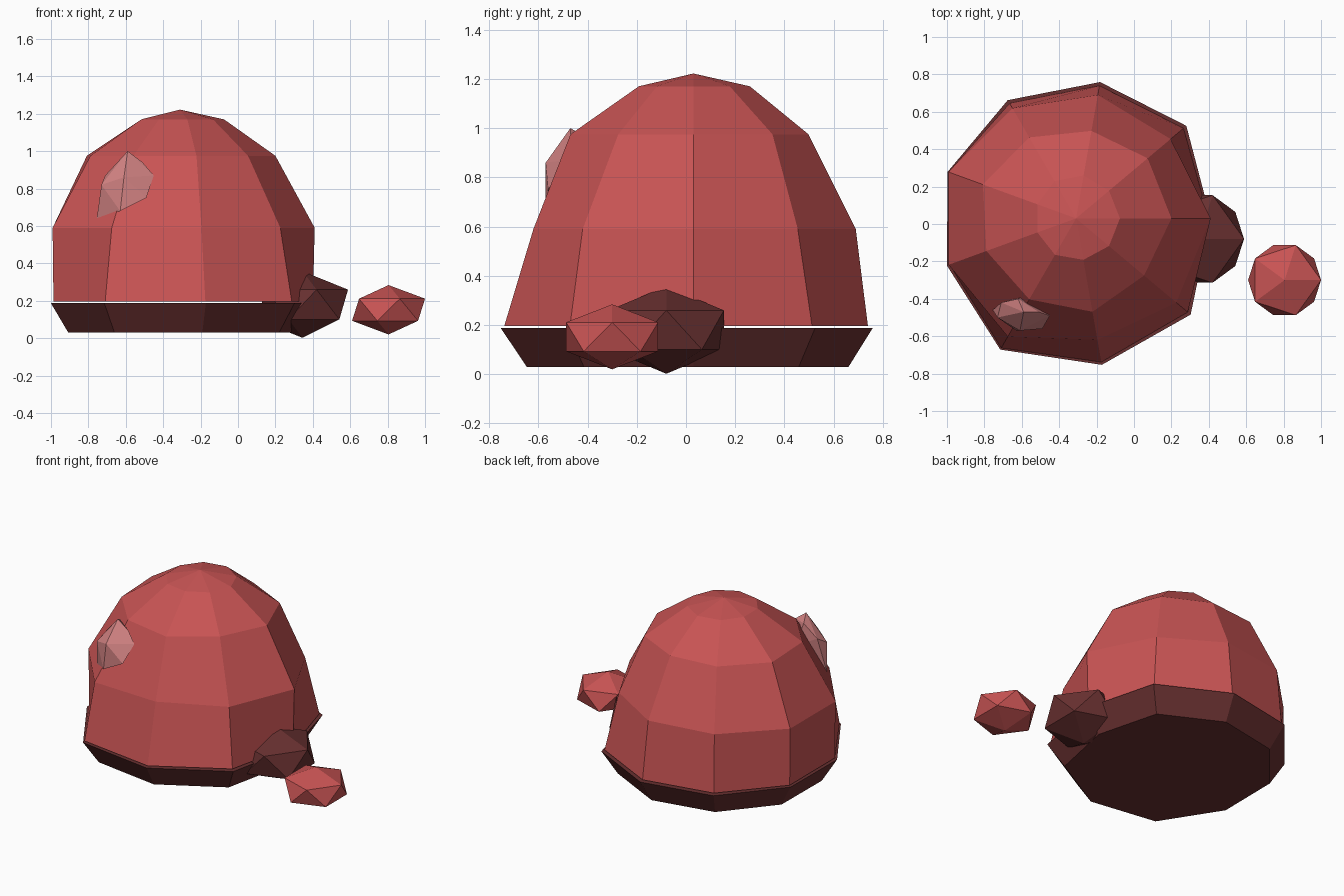
import bpy, bmesh
from math import sin, cos, radians
from mathutils import Matrix, Vector

cube = bpy.data.objects.get("Cube")
if cube:
    bpy.data.objects.remove(cube, do_unlink=True)

CENTER = (-0.31, 0.03)


def material(name, rgb):
    mat = bpy.data.materials.new(name)
    mat.use_nodes = True
    color = (*rgb, 1)
    mat.diffuse_color = color
    bsdf = mat.node_tree.nodes["Principled BSDF"]
    bsdf.inputs["Base Color"].default_value = color
    bsdf.inputs["Roughness"].default_value = 0.9
    return mat


red = material("brick_red", (0.58, 0.088, 0.088))
dark = material("dark_maroon", (0.14, 0.03, 0.03))
pink = material("dusty_pink", (0.66, 0.23, 0.23))


def finish(name, bm, mat):
    bmesh.ops.recalc_face_normals(bm, faces=bm.faces)
    mesh = bpy.data.meshes.new(name)
    bm.to_mesh(mesh)
    bm.free()
    mesh.materials.append(mat)
    obj = bpy.data.objects.new(name, mesh)
    bpy.context.collection.objects.link(obj)
    return obj


def lathe(name, rings, mat, apex=None):
    """Stack uneven rings of (height, radii), closed below and above."""
    bm = bmesh.new()
    loops = []
    for z, radii in rings:
        step = radians(360 / len(radii))
        loops.append([bm.verts.new((CENTER[0] + r * cos(i * step),
                                    CENTER[1] + r * sin(i * step), z))
                      for i, r in enumerate(radii)])
    n = len(loops[0])
    for low, high in zip(loops, loops[1:]):
        for i in range(n):
            j = (i + 1) % n
            bm.faces.new((low[i], low[j], high[j], high[i]))
    bm.faces.new(loops[0][::-1])
    if apex:
        tip = bm.verts.new((*CENTER, apex))
        for i in range(n):
            bm.faces.new((loops[-1][i], loops[-1][(i + 1) % n], tip))
    else:
        bm.faces.new(loops[-1])
    return finish(name, bm, mat)


def rock(name, center, size, mat):
    bm = bmesh.new()
    bmesh.ops.create_icosphere(bm, subdivisions=1, radius=1)
    bm.transform(Matrix.Translation(center) @ Matrix.Diagonal((*size, 1)))
    return finish(name, bm, mat)


# Nine-sided, slightly uneven dome
lathe("dome", [
    (0.197, [0.71, 0.75, 0.72, 0.71, 0.72, 0.72, 0.80, 0.78, 0.78]),
    (0.59, [0.72, 0.66, 0.67, 0.68, 0.725, 0.725, 0.73, 0.66, 0.70]),
    (0.975, [0.51, 0.50, 0.475, 0.50, 0.53, 0.51, 0.50, 0.507, 0.475]),
    (1.17, [0.235, 0.23, 0.233, 0.23, 0.22, 0.22, 0.225, 0.225, 0.23]),
], red, apex=1.222)

# Base slab tapering toward the ground
rim = [0.72, 0.77, 0.74, 0.73, 0.73, 0.735, 0.81, 0.795, 0.80]
lathe("base_slab", [(0.03, [r * 0.865 for r in rim]), (0.188, rim)], dark)

# Loose rocks beside the base
rock("side_rock", (0.345, -0.08, 0.18), (0.272, 0.275, 0.178), dark)
rock("small_rock", (0.805, -0.30, 0.152), (0.218, 0.22, 0.132), red)

# Pink chip set into the upper front of the dome
chip_points = [
    (-0.59, -0.47, 1.0), (-0.62, -0.40, 0.96), (-0.71, -0.42, 0.87),
    (-0.73, -0.50, 0.82), (-0.755, -0.46, 0.64), (-0.63, -0.57, 0.68),
    (-0.49, -0.56, 0.75), (-0.45, -0.49, 0.87), (-0.51, -0.47, 0.94),
    (-0.61, -0.57, 0.86), (-0.57, -0.38, 0.80),
]
bm = bmesh.new()
for p in chip_points:
    bm.verts.new(Vector(p))
hull = bmesh.ops.convex_hull(bm, input=bm.verts)
loose = [v for v in bm.verts if not v.link_faces]
bmesh.ops.delete(bm, geom=loose, context='VERTS')
finish("pink_chip", bm, pink)
